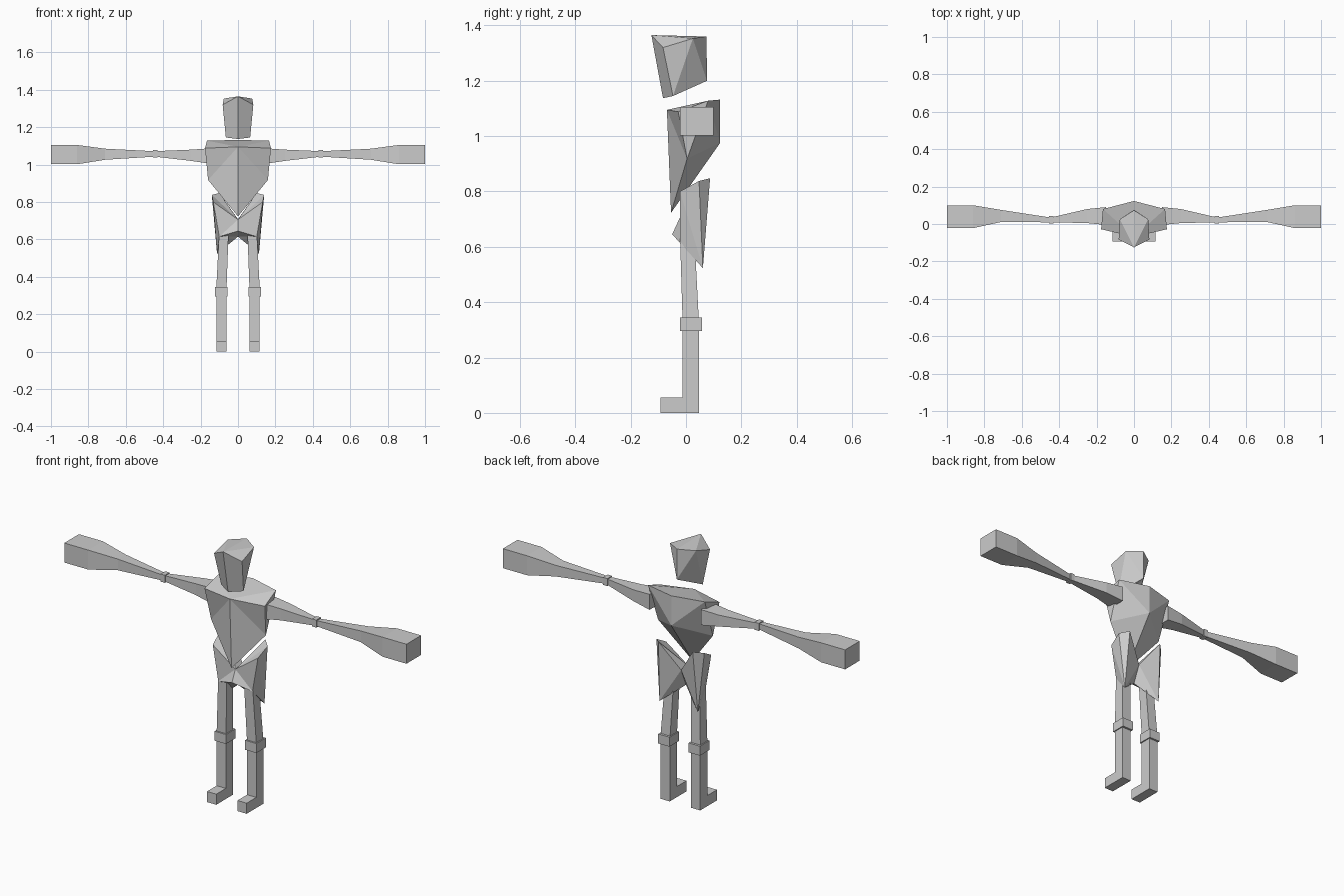
import bpy, bmesh

if "Cube" in bpy.data.objects:
    bpy.data.objects.remove(bpy.data.objects["Cube"])

grey = bpy.data.materials.new("plain_grey")
grey.diffuse_color = (0.6, 0.6, 0.6, 1)
grey.use_nodes = True
grey.node_tree.nodes["Principled BSDF"].inputs["Base Color"].default_value = grey.diffuse_color


def finish(name, bm):
    bmesh.ops.recalc_face_normals(bm, faces=bm.faces)
    me = bpy.data.meshes.new(name)
    bm.to_mesh(me)
    bm.free()
    me.materials.append(grey)
    ob = bpy.data.objects.new(name, me)
    bpy.context.collection.objects.link(ob)
    return ob


def mirrored_shell(name, points, faces):
    """Closed faceted shell: faces on the +x half, mirrored and welded on x = 0."""
    bm = bmesh.new()
    for s in (1, -1):
        vs = {k: bm.verts.new((s * x, y, z)) for k, (x, y, z) in points.items()}
        for f in faces:
            bm.faces.new([vs[k] for k in (f if s > 0 else f[::-1])])
    bmesh.ops.remove_doubles(bm, verts=bm.verts, dist=0.0005)
    return finish(name, bm)


def loft(name, rings):
    """Skin four-cornered rings into a closed limb."""
    bm = bmesh.new()
    loops = [[bm.verts.new(p) for p in r] for r in rings]
    for a, b in zip(loops, loops[1:]):
        for i in range(4):
            j = (i + 1) % 4
            bm.faces.new((a[i], a[j], b[j], b[i]))
    bm.faces.new(loops[0])
    bm.faces.new(loops[-1])
    return finish(name, bm)


def ring_x(x, y0, y1, z0, z1):
    return [(x, y0, z0), (x, y1, z0), (x, y1, z1), (x, y0, z1)]


def ring_z(z, x0, x1, y0, y1):
    return [(x0, y0, z), (x1, y0, z), (x1, y1, z), (x0, y1, z)]


# Head: ridge down the face, tapered jaw, flat crown
mirrored_shell("head", {
    "a": (0, -.125, 1.365), "b": (0, -.083, 1.137), "c": (.082, -.083, 1.32),
    "d": (.065, -.047, 1.145), "e": (.076, .025, 1.353),
    "f": (0, .074, 1.36), "g": (0, .076, 1.2)},
    ["abdc", "cde", "edg", "egf", "bgd", "ace", "aef"])

# Torso: broad shoulders narrowing to a point at the waist
mirrored_shell("torso", {
    "f": (0, -.069, 1.095), "t": (.176, -.028, 1.088), "u": (.166, .08, 1.128),
    "v": (0, .123, 1.132), "k": (0, .123, .975), "s": (.16, .004, .918),
    "b": (0, -.054, .723)},
    ["fts", "fsb", "tus", "usk", "uvk", "skb", "ftu", "fuv"])

# Hips: V-shaped top with spiked outer corners
mirrored_shell("hips", {
    "a": (0, -.022, .706), "b": (.132, -.022, .8), "c": (.14, .047, .838),
    "d": (.1, .087, .848), "e": (0, .04, .708), "f": (.112, .061, .523),
    "g": (0, -.05, .645), "h": (.1, -.022, .615), "i": (0, 0, .615)},
    ["abh", "ahg", "bcf", "bfh", "cdf", "def", "efi", "fhi", "ghi",
     "abc", "acd", "ade"])

for s, side in ((1, "left"), (-1, "right")):
    # Upper arm, elbow cuff, forearm flaring to a block hand
    loft(side + "_upper_arm", [ring_x(s * x, *r) for x, *r in (
        (.15, -.005, .09, 1.005, 1.087), (.25, .005, .08, 1.02, 1.08),
        (.44, .009, .036, 1.042, 1.072))])
    loft(side + "_elbow", [ring_x(s * x, .004, .042, 1.037, 1.077)
                           for x in (.43, .455)])
    loft(side + "_forearm", [ring_x(s * x, *r) for x, *r in (
        (.455, .009, .036, 1.042, 1.072), (.71, .011, .075, 1.026, 1.085),
        (.86, -.022, .1, 1.002, 1.105), (1, -.022, .1, 1.002, 1.105))])

    # Thigh, knee band
    loft(side + "_thigh", [ring_z(z, s * a, s * b, y0, y1) for z, a, b, y0, y1 in (
        (.65, .05, .1, -.022, .03), (.32, .062, .117, -.012, .047))])
    loft(side + "_knee", [ring_z(z, s * .056, s * .122, -.021, .058)
                          for z in (.295, .345)])

    # Shin and foot: one L-shaped profile, extruded across x
    prof = [(-.093, 0), (.047, 0), (.047, .31), (-.013, .31),
            (-.013, .056), (-.093, .056)]
    bm = bmesh.new()
    inner, outer = ([bm.verts.new((s * x, y, z)) for y, z in prof]
                    for x in (.062, .116))
    bm.faces.new(inner)
    bm.faces.new(outer)
    for i in range(6):
        j = (i + 1) % 6
        bm.faces.new((inner[i], inner[j], outer[j], outer[i]))
    finish(side + "_shin_and_foot", bm)
